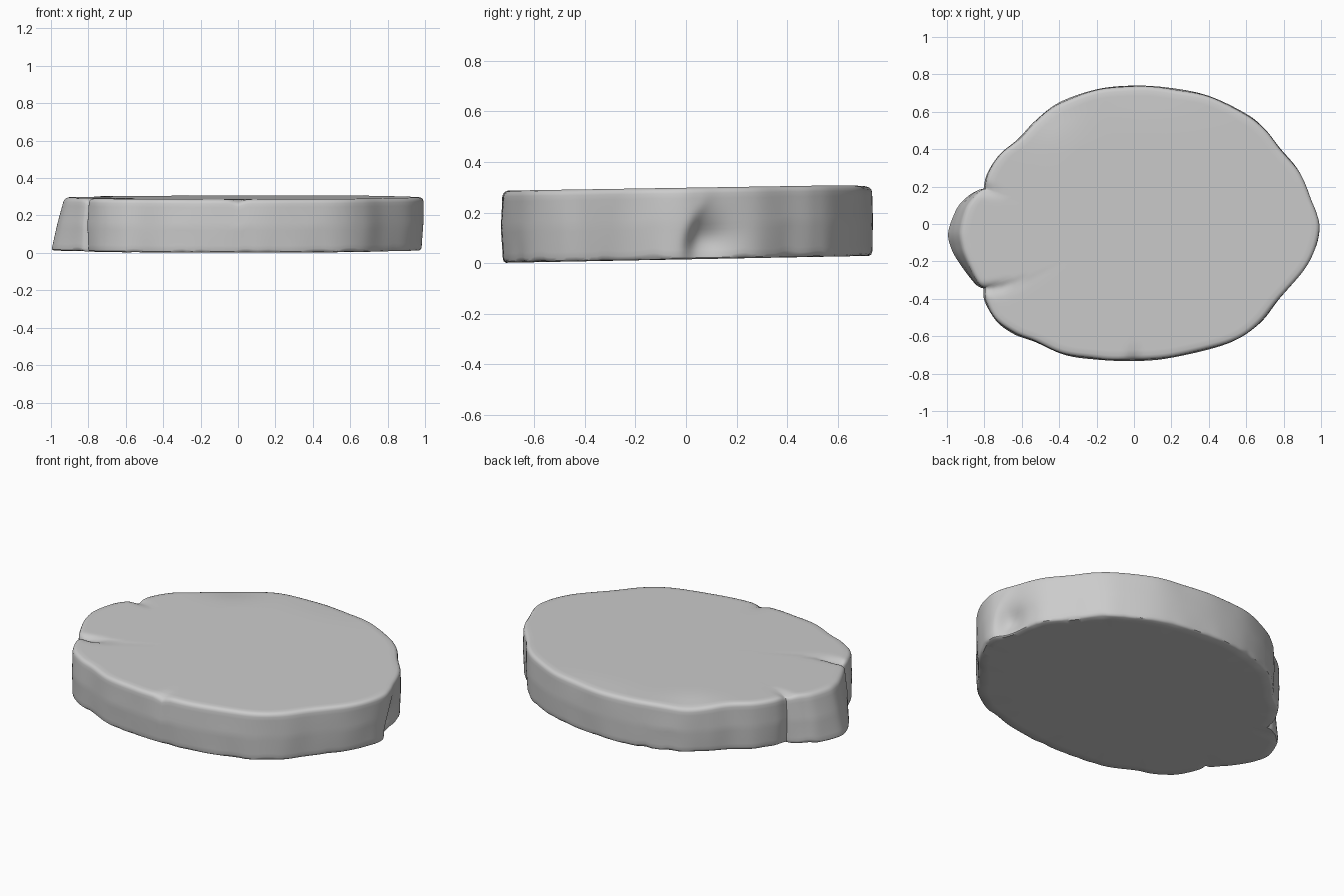
import bpy, bmesh, math
from mathutils import Vector, noise

if "Cube" in bpy.data.objects:
    bpy.data.objects.remove(bpy.data.objects["Cube"])

# Outline seen from above: main body from lower notch round to upper notch, then the small lobe
BODY = [(-.805, -.345), (-.80, -.41), (-.735, -.52), (-.64, -.59), (-.53, -.63), (-.37, -.70),
        (-.2, -.725), (0, -.733), (.2, -.715), (.5, -.64), (.67, -.535), (.78, -.40),
        (.91, -.25), (.975, -.13), (.997, -.03), (.985, .05), (.955, .13), (.885, .285),
        (.78, .41), (.70, .51), (.60, .59), (.40, .685), (.2, .727), (0, .74), (-.2, .72),
        (-.4, .65), (-.53, .55), (-.62, .455), (-.72, .37), (-.785, .27), (-.805, .19)]
LOBE = [(-.805, .19), (-.845, .18), (-.9, .145), (-.96, .08), (-1, -.04), (-.985, -.13),
        (-.95, -.2), (-.88, -.295), (-.84, -.335), (-.805, -.345)]


def spline(pts, steps):
    """Catmull-Rom through open points; last point left out."""
    p = [Vector(q) for q in pts]
    p = [2 * p[0] - p[1]] + p + [2 * p[-1] - p[-2]]
    out = []
    for i in range(1, len(p) - 2):
        a, b, c, d = p[i - 1:i + 3]
        for k in range(steps):
            t = k / steps
            out.append(.5 * (2 * b + (c - a) * t + (2 * a - 5 * b + 4 * c - d) * t * t
                             + (3 * b - a - 3 * c + d) * t ** 3))
    return out


def bump(u, v, ru, rv):
    return math.exp(-(u / ru) ** 2 - (v / rv) ** 2)


outline = spline(BODY, 7) + spline(LOBE, 7)

# Rings from bottom to top: (height fraction, inset)
RINGS = [(0, .5), (0, .2), (0, .06), (0, .012), (.02, .003), (.06, 0)]
RINGS += [(.06 + .86 * k / 12, 0) for k in range(1, 13)]
RINGS += [(.96, .003), (.985, .01), (1, .022), (1, .05), (1, .1), (1, .17), (1, .26), (1, .5)]


def place(p, f, inset):
    r = p.length
    # lobe leans inward towards its top, walls ripple slightly
    lobe = max(0, min(1, (-p.x - .80) / .2))
    inset += .07 * lobe * f
    inset += .012 * (1 - f) * max(0, p.x) ** 4
    inset += .006 * (1 + noise.noise(Vector((p.x * 6, p.y * 6, f * .8))))*min(1, 2 * abs(f - .5))
    # hollow in the right-hand wall, steep on its front edge
    if p.x > .5 and inset < .1:
        edge = 1 / (1 + math.exp(-(p.y - .0 - .14 * f * f) / .012))
        inset += .06 * edge * bump(p.y - .06, f - .28, .11, .32)
    q = p * (1 - inset / r)
    bottom = .0145 + .019 * q.y
    top = .298 + .016 * q.y
    # worn rim at the back and creases running in from the two notches
    wear = .022 * bump(p.x + .45, p.y - .62, .16, .16) + .008 * bump(p.x - .05, p.y - .72, .3, .15)
    top -= wear * max(0, 1 - inset / .16)
    top -= .022 * bump(q.x + .74, q.y + .345, .09, .025) + .015 * bump(q.x + .79, q.y - .18, .04, .03)
    top -= .02 * bump(q.x - .0, q.y + .73, .03, .04)
    # chipped lower rim
    chip = max(0, noise.noise(Vector((p.x * 11, p.y * 11, 4)))) * .025
    bottom += chip * max(0, 1 - inset / .03)
    return Vector((q.x, q.y, bottom + (top - bottom) * f))


# Slab
bm = bmesh.new()
rings = [[bm.verts.new(place(p, f, i)) for p in outline] for f, i in RINGS]
n = len(outline)
for lo, hi in zip(rings, rings[1:]):
    for k in range(n):
        bm.faces.new((lo[k], lo[(k + 1) % n], hi[(k + 1) % n], hi[k]))
for ring, z in ((rings[0], .0145), (rings[-1], .298)):
    c = bm.verts.new((0, 0, z))
    for k in range(n):
        bm.faces.new((ring[k], ring[(k + 1) % n], c))
bmesh.ops.recalc_face_normals(bm, faces=bm.faces)
mesh = bpy.data.meshes.new("stone_slab")
bm.to_mesh(mesh)
bm.free()
slab = bpy.data.objects.new("stone_slab", mesh)
bpy.context.collection.objects.link(slab)
bpy.context.view_layer.objects.active = slab
slab.select_set(True)
bpy.ops.object.shade_smooth_by_angle(angle=math.radians(40))
